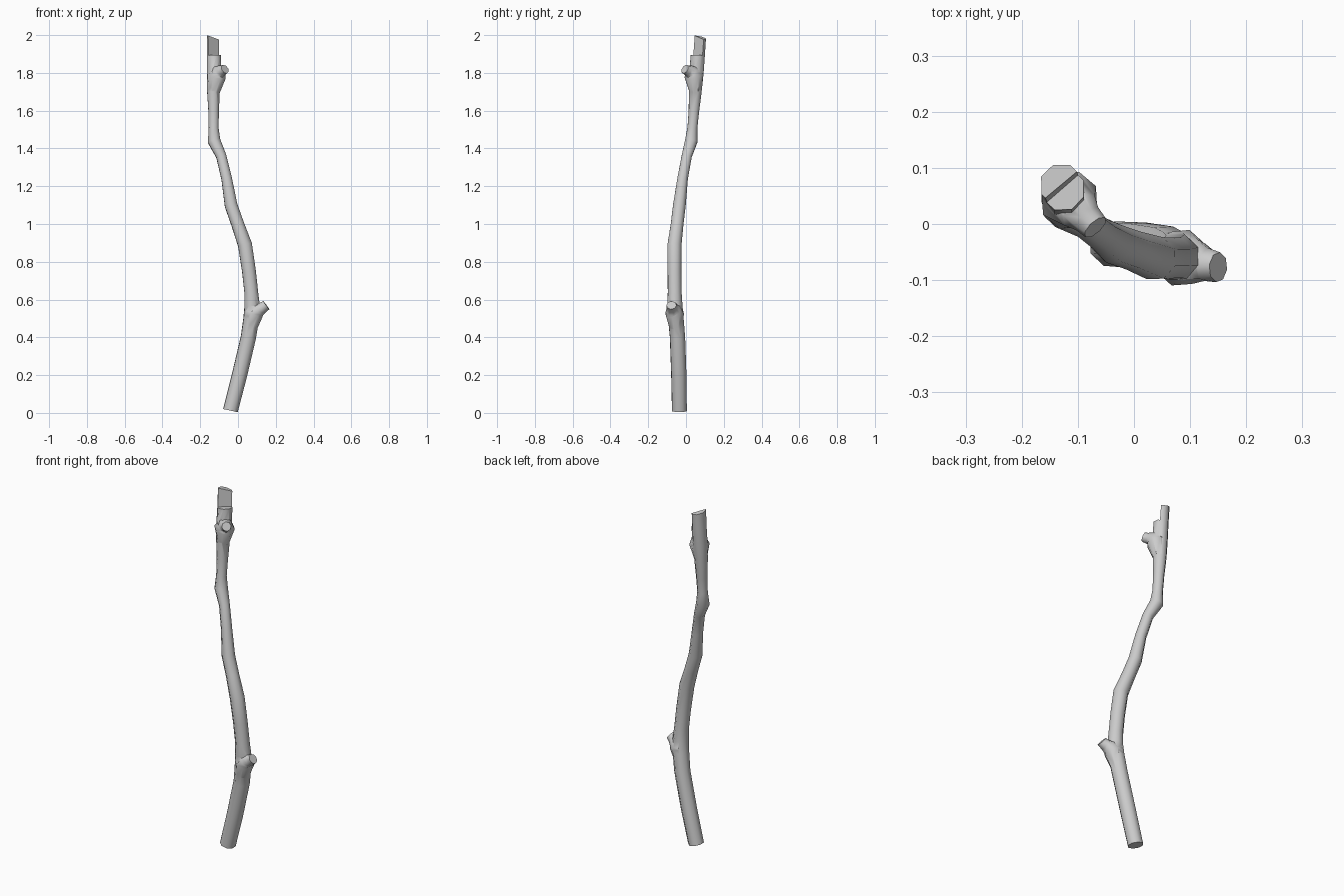
import bpy, bmesh, math
from mathutils import Vector

if "Cube" in bpy.data.objects:
    bpy.data.objects.remove(bpy.data.objects["Cube"])

SIDES = 8


def tube(name, pts, first=None, last=None):
    """Closed tube through (x, y, z, radius) points; end normals may be given."""
    bm = bmesh.new()
    pos = [Vector(p[:3]) for p in pts]
    n = len(pts)
    rings = []
    for i, p in enumerate(pos):
        t = (pos[min(i + 1, n - 1)] - pos[max(i - 1, 0)]).normalized()
        if i == 0 and first:
            t = Vector(first).normalized()
        if i == n - 1 and last:
            t = Vector(last).normalized()
        v = t.cross(Vector((1, 0.15, 0.1))).normalized()
        u = v.cross(t).normalized()
        ring = []
        for k in range(SIDES):
            a = 2 * math.pi * (k + 0.35) / SIDES
            ring.append(bm.verts.new(p + (u * math.cos(a) + v * math.sin(a)) * pts[i][3]))
        rings.append(ring)
    for a, b in zip(rings, rings[1:]):
        for k in range(SIDES):
            j = (k + 1) % SIDES
            bm.faces.new((a[k], a[j], b[j], b[k]))
    bm.faces.new(rings[0])
    bm.faces.new(rings[-1])
    bmesh.ops.recalc_face_normals(bm, faces=bm.faces[:])
    me = bpy.data.meshes.new(name)
    bm.to_mesh(me)
    bm.free()
    ob = bpy.data.objects.new(name, me)
    bpy.context.collection.objects.link(ob)
    return ob


def boolean(target, other, op):
    m = target.modifiers.new(op, 'BOOLEAN')
    m.operation, m.object, m.solver = op, other, 'EXACT'
    bpy.context.view_layer.objects.active = target
    bpy.ops.object.modifier_apply(modifier=m.name)
    bpy.data.objects.remove(other)


# Crooked main stem
stem = tube("stick", [
    (-0.040, -0.035, 0.012, 0.042), (0.008, -0.038, 0.20, 0.043),
    (0.055, -0.045, 0.40, 0.043), (0.070, -0.054, 0.50, 0.044),
    (0.075, -0.059, 0.57, 0.043), (0.070, -0.060, 0.64, 0.039),
    (0.058, -0.061, 0.75, 0.039), (0.037, -0.061, 0.89, 0.040),
    (-0.002, -0.047, 1.00, 0.036), (-0.037, -0.035, 1.10, 0.036),
    (-0.060, -0.018, 1.24, 0.030), (-0.089, 0.004, 1.36, 0.029),
    (-0.127, 0.028, 1.44, 0.036), (-0.129, 0.034, 1.51, 0.028),
    (-0.129, 0.042, 1.60, 0.030), (-0.130, 0.049, 1.70, 0.036),
    (-0.127, 0.055, 1.80, 0.041), (-0.127, 0.063, 1.90, 0.040),
    (-0.128, 0.068, 1.987, 0.041)],
    first=(0.22, 0, 1), last=(0.2, 0.2, 1))

# Snapped top: front right half is split away
bpy.ops.mesh.primitive_cube_add(size=1, location=(0, 0, 0))
cutter = bpy.context.object
cutter.hide_render = True
cutter.scale = (0.3, 0.3, 0.3)
ang = math.radians(-49)
out = Vector((math.cos(ang), math.sin(ang), 0))
cutter.rotation_euler = (0, math.radians(-4), ang)
cutter.location = Vector((-0.136, 0.070, 1.903)) + out * 0.15 + Vector((0, 0, 0.15))
bpy.context.view_layer.update()
boolean(stem, cutter, 'DIFFERENCE')

# Side shoots, flared where they leave the stem
lower = tube("lower_shoot", [
    (0.070, -0.056, 0.45, 0.034), (0.083, -0.060, 0.525, 0.052),
    (0.108, -0.067, 0.548, 0.041), (0.128, -0.072, 0.555, 0.031),
    (0.150, -0.077, 0.570, 0.027)],
    first=(0.2, 0, 1), last=(0.8, -0.05, 0.6))
boolean(stem, lower, 'UNION')
upper = tube("upper_shoot", [
    (-0.128, 0.050, 1.69, 0.030), (-0.115, 0.042, 1.785, 0.054),
    (-0.097, 0.024, 1.808, 0.038), (-0.084, 0.010, 1.812, 0.029),
    (-0.069, -0.006, 1.820, 0.025)],
    first=(0.1, -0.1, 1), last=(0.6, -0.65, 0.4))
boolean(stem, upper, 'UNION')

bpy.ops.object.select_all(action='DESELECT')
stem.select_set(True)
bpy.context.view_layer.objects.active = stem
bpy.ops.object.shade_smooth_by_angle(angle=math.radians(48))
